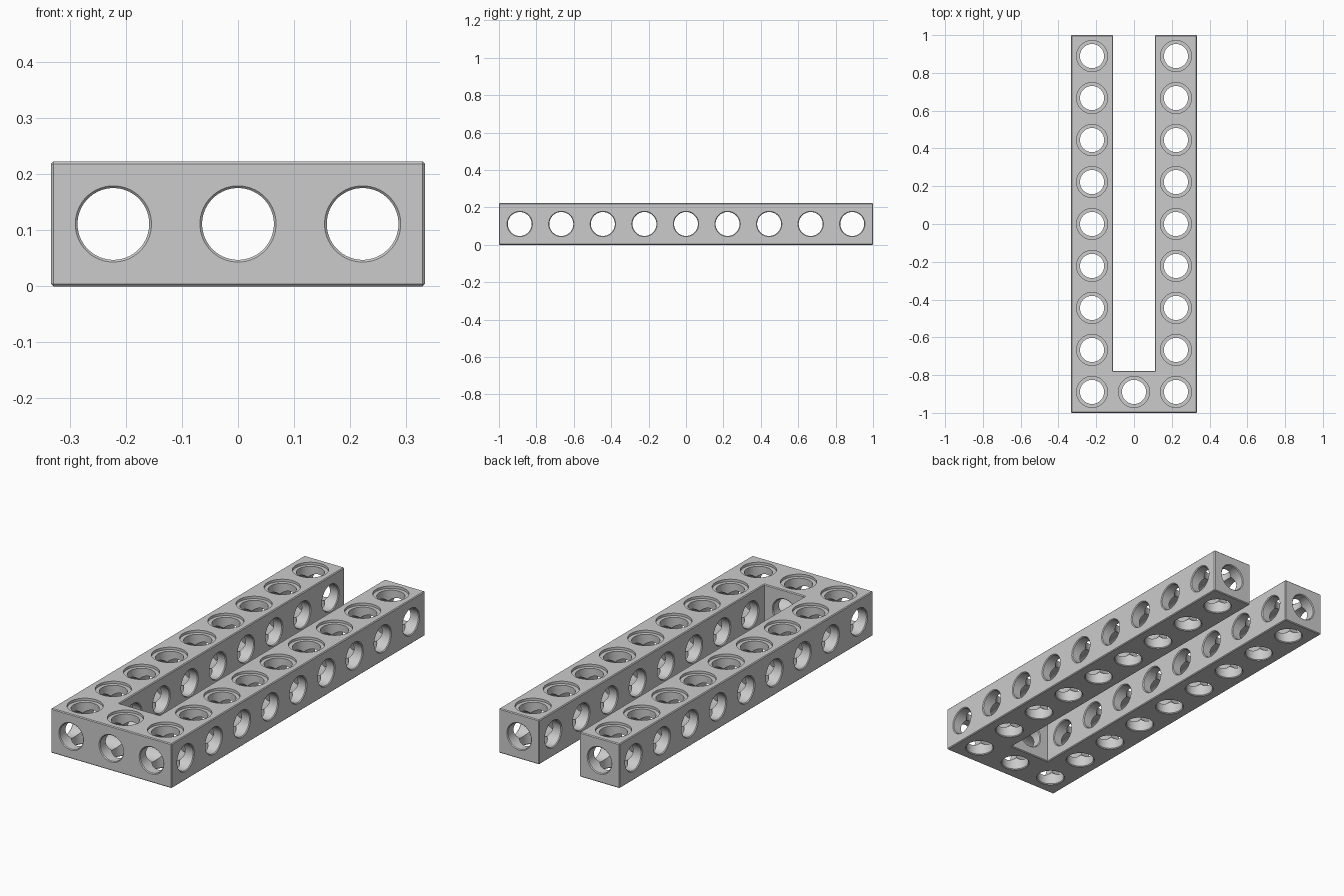
import bpy, bmesh, math
from mathutils import Vector

cube = bpy.data.objects.get("Cube")
if cube:
    bpy.data.objects.remove(cube, do_unlink=True)

U = 2 / 9           # grid pitch
H = U / 2
R = 0.064           # hole radius
C = 0.004           # edge chamfer
SEG = 48
E = 0.02            # cutter overshoot

grey = bpy.data.materials.new("light grey")
grey.use_nodes = True
grey.diffuse_color = (0.6, 0.6, 0.6, 1)
grey.node_tree.nodes["Principled BSDF"].inputs["Base Color"].default_value = (0.6, 0.6, 0.6, 1)


def make_object(name, bm):
    bmesh.ops.recalc_face_normals(bm, faces=bm.faces)
    mesh = bpy.data.meshes.new(name)
    bm.to_mesh(mesh)
    bm.free()
    mesh.materials.append(grey)
    ob = bpy.data.objects.new(name, mesh)
    bpy.context.scene.collection.objects.link(ob)
    return ob


def add_lathe(bm, centre, axis, profile):
    """Closed turned solid: profile is (distance along axis, radius)."""
    a = Vector([float(i == axis) for i in range(3)])
    u = Vector([float(i == (axis + 1) % 3) for i in range(3)])
    v = a.cross(u)
    rings = []
    for t, r in profile:
        ring = []
        for k in range(SEG):
            ang = math.tau * (k + 0.5) / SEG
            ring.append(bm.verts.new(centre + a * t + (u * math.cos(ang) + v * math.sin(ang)) * r))
        rings.append(ring)
    for p, q in zip(rings, rings[1:]):
        for k in range(SEG):
            n = (k + 1) % SEG
            bm.faces.new((p[k], p[n], q[n], q[k]))
    bm.faces.new(rings[0])
    bm.faces.new(rings[-1])


def hole(lo, hi):
    """Through hole with a small chamfer at both mouths."""
    w = R + C
    return [(lo - E, w), (lo, w), (lo + C, R), (hi - C, R), (hi, w), (hi + E, w)]


# U-shaped body: two long arms joined by a front bar
bm = bmesh.new()
o, i, slot = 1.5 * U, 0.5 * U, -1 + U
outline = [(-o, -1), (o, -1), (o, 1), (i, 1), (i, slot), (-i, slot), (-i, 1), (-o, 1)]
base = bm.faces.new([bm.verts.new((x, y, 0)) for x, y in outline])
ext = bmesh.ops.extrude_face_region(bm, geom=[base])
top = [g for g in ext["geom"] if isinstance(g, bmesh.types.BMVert)]
bmesh.ops.translate(bm, verts=top, vec=(0, 0, U))
bmesh.ops.recalc_face_normals(bm, faces=bm.faces)
convex = [e for e in bm.edges if e.is_convex]
bmesh.ops.bevel(bm, geom=convex, offset=C, segments=1, affect='EDGES')
frame = make_object("beam_frame", bm)

rows = [(n - 4) * U for n in range(9)]

# Sideways holes
bm = bmesh.new()
for n, y in enumerate(rows):
    if n == 0:
        add_lathe(bm, Vector((0, y, H)), 0, hole(-o, o))
    else:
        for x in (-U, U):
            add_lathe(bm, Vector((x, y, H)), 0, hole(-H, H))
side_cut = make_object("side_hole_cutter", bm)

# Lengthwise holes
bm = bmesh.new()
for x in (-U, U):
    add_lathe(bm, Vector((x, 0, H)), 1, hole(-1, 1))
add_lathe(bm, Vector((0, rows[0], H)), 1, hole(-H, H))
long_cut = make_object("long_hole_cutter", bm)

# Upright holes with a shallow counterbore on top
bm = bmesh.new()
spots = [(x, y) for x in (-U, U) for y in rows] + [(0, rows[0])]
for x, y in spots:
    rim = [(U - 0.012, R), (U - 0.012, 0.082), (U + E, 0.082)]
    add_lathe(bm, Vector((x, y, 0)), 2, hole(0, U)[:3] + rim)
up_cut = make_object("upright_hole_cutter", bm)

# Cut all holes, then drop the cutters
cutters = (side_cut, long_cut, up_cut)
for c in cutters:
    c.hide_render = True
    mod = frame.modifiers.new(c.name, 'BOOLEAN')
    mod.operation = 'DIFFERENCE'
    mod.solver = 'EXACT'
    mod.object = c
deps = bpy.context.evaluated_depsgraph_get()
frame.data = bpy.data.meshes.new_from_object(frame.evaluated_get(deps))
frame.modifiers.clear()
for c in cutters:
    bpy.data.objects.remove(c, do_unlink=True)

# Smooth hole walls, sharp edges
bpy.context.view_layer.objects.active = frame
frame.select_set(True)
bpy.ops.object.shade_smooth_by_angle(angle=math.radians(30))
